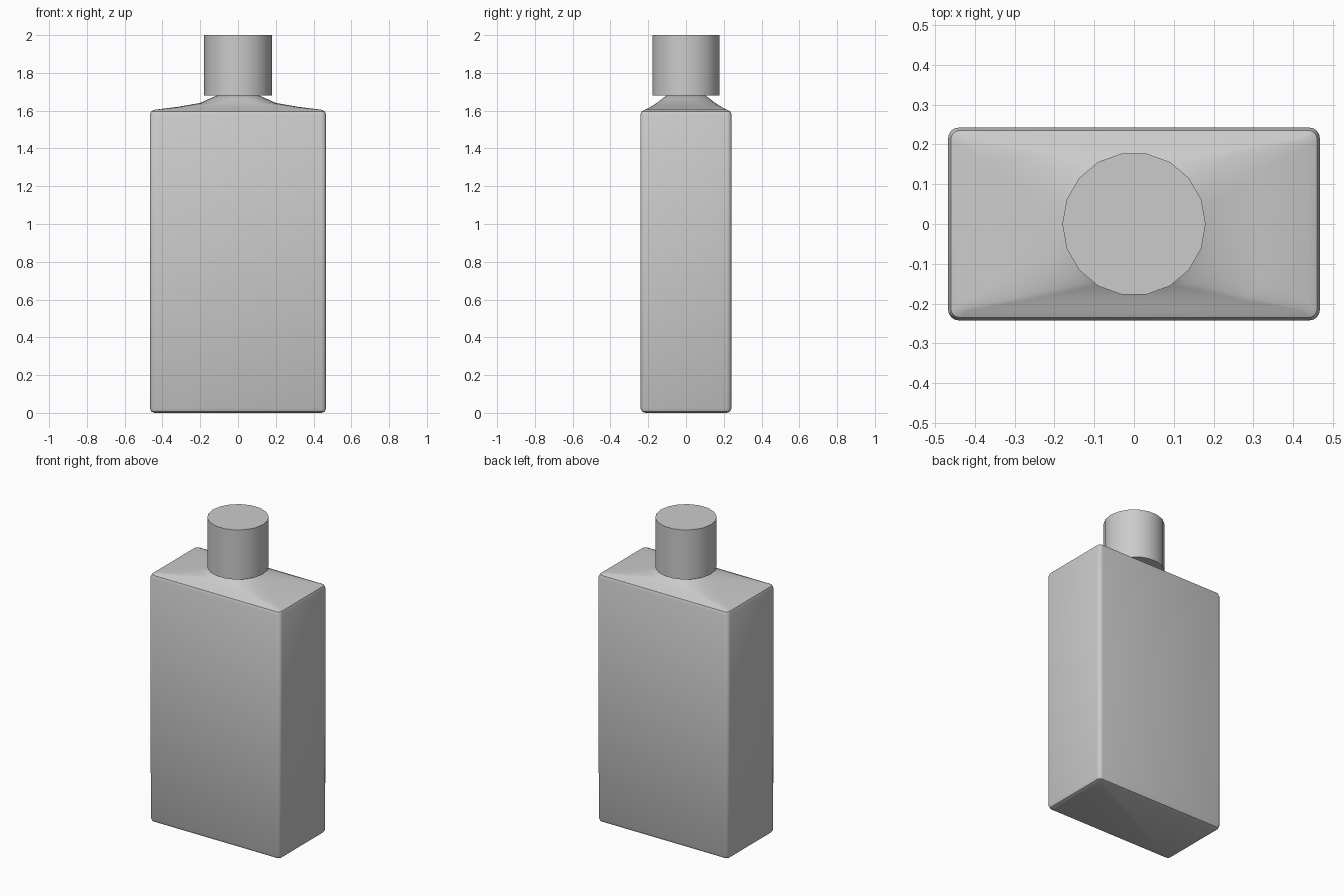
import bpy, bmesh
from math import cos, sin, pi, radians

if "Cube" in bpy.data.objects:
    bpy.data.objects.remove(bpy.data.objects["Cube"])

SEG = 4  # segments per rounded corner


def ring(bm, hx, hy, r, z):
    """Rounded-rectangle loop of vertices at height z."""
    verts = []
    for i, (sx, sy) in enumerate([(1, 1), (-1, 1), (-1, -1), (1, -1)]):
        for k in range(SEG + 1):
            a = (i + k / SEG) * pi / 2
            verts.append(bm.verts.new((sx * (hx - r) + r * cos(a),
                                       sy * (hy - r) + r * sin(a), z)))
    return verts


def finish(bm, name, angle):
    bmesh.ops.recalc_face_normals(bm, faces=bm.faces)
    mesh = bpy.data.meshes.new(name)
    bm.to_mesh(mesh)
    bm.free()
    ob = bpy.data.objects.new(name, mesh)
    bpy.context.collection.objects.link(ob)
    bpy.ops.object.select_all(action='DESELECT')
    ob.select_set(True)
    bpy.context.view_layer.objects.active = ob
    bpy.ops.object.shade_smooth_by_angle(angle=radians(angle))
    return ob


# Bottle body with rounded edges and sloping shoulder: half x, half y, radius, z
sections = [
    (0.442, 0.216, 0.012, 0.000),
    (0.459, 0.233, 0.020, 0.007),
    (0.467, 0.241, 0.026, 0.025),
    (0.467, 0.242, 0.026, 1.578),
    (0.460, 0.235, 0.022, 1.596),
    (0.440, 0.218, 0.018, 1.605),
    (0.320, 0.188, 0.060, 1.620),
    (0.200, 0.155, 0.100, 1.641),
    (0.150, 0.125, 0.105, 1.664),
    (0.108, 0.103, 0.100, 1.681),
]
bm = bmesh.new()
rings = [ring(bm, *s) for s in sections]
for lo, hi in zip(rings, rings[1:]):
    n = len(lo)
    for i in range(n):
        j = (i + 1) % n
        bm.faces.new((lo[i], lo[j], hi[j], hi[i]))
bm.faces.new(rings[0][::-1])
bm.faces.new(rings[-1])
finish(bm, "bottle_body", 40)

# Eighteen-sided cap
bpy.ops.mesh.primitive_cylinder_add(vertices=18, radius=0.18, depth=0.32,
                                    location=(0, 0, 1.84),
                                    rotation=(0, 0, radians(90)))
cap = bpy.context.object
cap.name = "bottle_cap"
bpy.ops.object.transform_apply(rotation=True)
bpy.ops.object.shade_smooth_by_angle(angle=radians(40))
